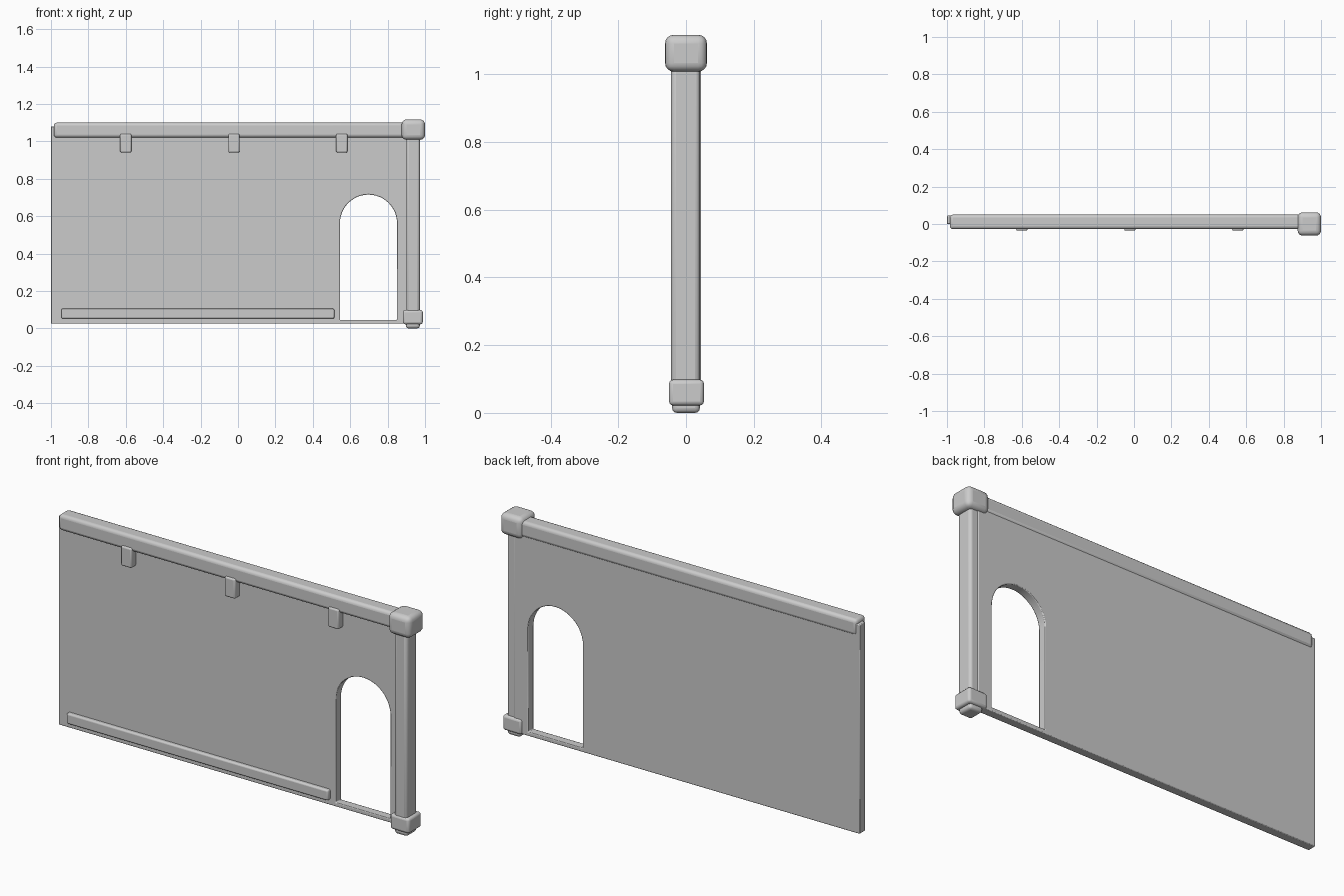
import bpy, math

cube = bpy.data.objects.get("Cube")
if cube:
    bpy.data.objects.remove(cube, do_unlink=True)

grey = bpy.data.materials.new("plain grey")
grey.use_nodes = True
grey.diffuse_color = (0.6, 0.6, 0.6, 1)
grey.node_tree.nodes["Principled BSDF"].inputs["Base Color"].default_value = (0.6, 0.6, 0.6, 1)


def finish(obj, bevel, segments):
    """Colour, round the edges and smooth the shading."""
    obj.data.materials.append(grey)
    mod = obj.modifiers.new("rounded edges", "BEVEL")
    mod.width, mod.segments, mod.limit_method = bevel, segments, "ANGLE"
    mod.angle_limit = math.radians(40)
    bpy.ops.object.select_all(action="DESELECT")
    obj.select_set(True)
    bpy.context.view_layer.objects.active = obj
    bpy.ops.object.shade_smooth_by_angle(angle=math.radians(40))


def block(name, x, y, z, bevel, segments=3):
    """Rounded box from its (low, high) range on each axis."""
    spans = (x, y, z)
    bpy.ops.mesh.primitive_cube_add(size=1)
    obj = bpy.context.object
    obj.name = name
    for v in obj.data.vertices:
        v.co = [(lo + hi) / 2 + c * (hi - lo) for c, (lo, hi) in zip(v.co, spans)]
    finish(obj, bevel, segments)
    return obj


def wall_with_door(name, x, y, z, door_x, sill, top):
    """Flat panel with an arched opening, extruded along y."""
    radius = (door_x[1] - door_x[0]) / 2
    centre = sum(door_x) / 2
    spring = top - radius
    steps = 24
    arch = [(centre + radius * math.cos(math.pi * i / steps),
             spring + radius * math.sin(math.pi * i / steps)) for i in range(steps + 1)]
    door = [(door_x[0], sill), (door_x[1], sill)] + arch
    outline = [(x[0], z[0]), (x[1], z[0]), (x[1], z[1]), (x[0], z[1])]
    curve = bpy.data.curves.new(name, "CURVE")
    curve.dimensions, curve.fill_mode = "2D", "BOTH"
    curve.extrude = (y[1] - y[0]) / 2
    for points in (outline, door):
        spline = curve.splines.new("POLY")
        spline.points.add(len(points) - 1)
        spline.use_cyclic_u = True
        for p, (px, pz) in zip(spline.points, points):
            p.co = (px, pz, 0, 1)
    obj = bpy.data.objects.new(name, curve)
    bpy.context.collection.objects.link(obj)
    obj.rotation_euler.x = math.pi / 2
    obj.location.y = sum(y) / 2
    bpy.ops.object.select_all(action="DESELECT")
    obj.select_set(True)
    bpy.context.view_layer.objects.active = obj
    bpy.ops.object.convert(target="MESH")
    obj = bpy.context.object
    # Join the caps to the rim so the edges can be rounded
    bpy.ops.object.mode_set(mode="EDIT")
    bpy.ops.mesh.select_all(action="SELECT")
    bpy.ops.mesh.remove_doubles(threshold=0.0001)
    bpy.ops.mesh.normals_make_consistent(inside=False)
    bpy.ops.object.mode_set(mode="OBJECT")
    finish(obj, 0.004, 2)


# Panel and its rails
wall_with_door("wall_panel", (-1, 0.93), (0, 0.045), (0.025, 1.08),
               (0.545, 0.85), 0.045, 0.715)
block("top_rail", (-0.985, 0.93), (-0.027, 0.05), (1.02, 1.1), 0.016)
block("skirting_strip", (-0.945, 0.515), (-0.02, 0.01), (0.052, 0.105), 0.008)

# Small brackets under the top rail
for i, cx in enumerate((-0.6, -0.022, 0.555)):
    block(f"bracket_{i + 1}", (cx - 0.03, cx + 0.03), (-0.036, 0.01), (0.94, 1.04), 0.008)

# Corner post
block("post", (0.9, 0.972), (-0.044, 0.041), (0.05, 1.06), 0.014)
block("post_cap", (0.875, 1.0), (-0.062, 0.062), (1.008, 1.117), 0.026, 4)
block("post_base", (0.882, 0.988), (-0.05, 0.053), (0.022, 0.098), 0.012)
block("post_foot", (0.898, 0.972), (-0.041, 0.041), (0, 0.04), 0.014)
